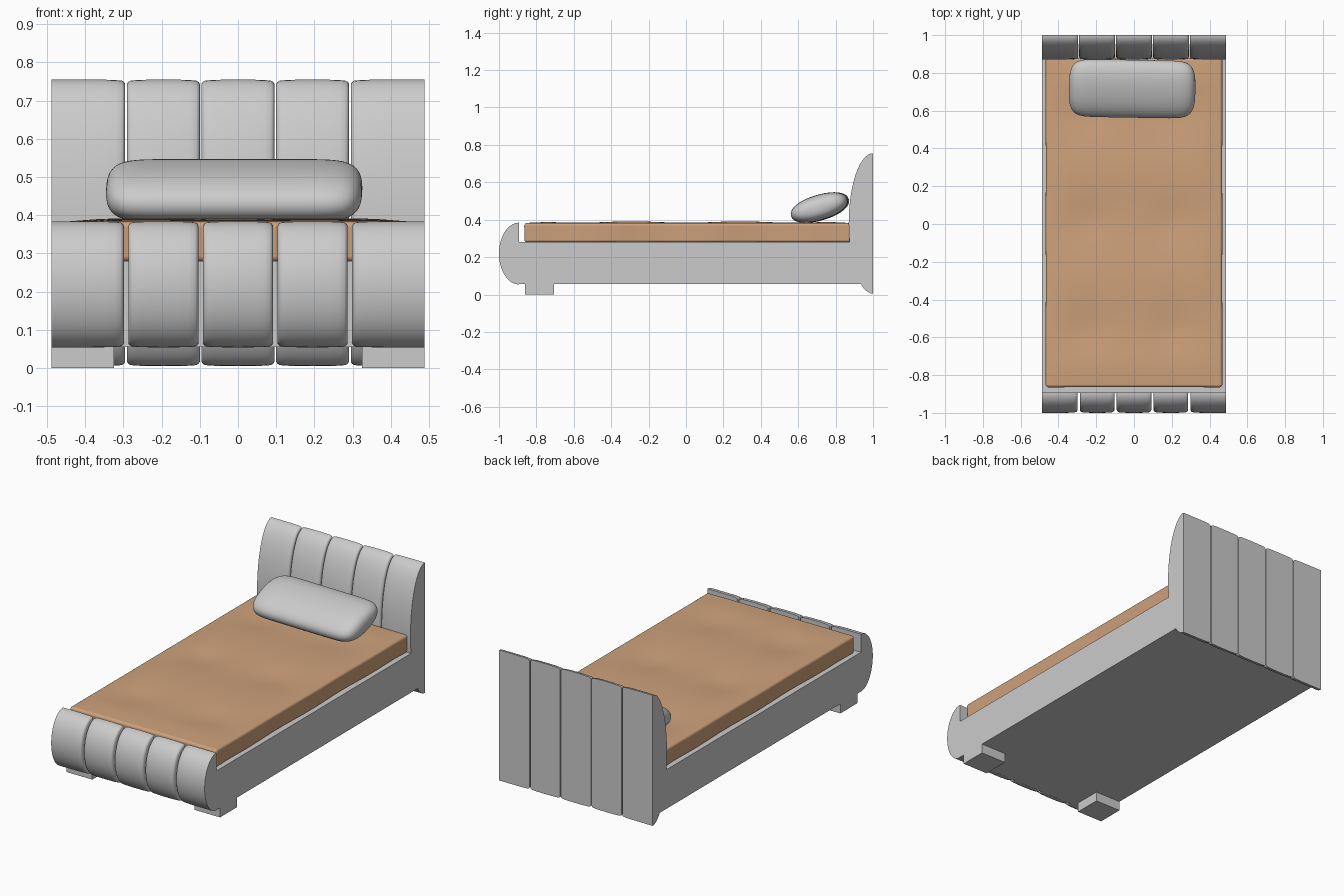
import bpy, bmesh, math
from mathutils import Matrix

if "Cube" in bpy.data.objects:
    bpy.data.objects.remove(bpy.data.objects["Cube"])

TAU = 2 * math.pi


def finish(name, bm, angle=35):
    bmesh.ops.recalc_face_normals(bm, faces=bm.faces)
    me = bpy.data.meshes.new(name)
    bm.to_mesh(me)
    bm.free()
    me.shade_smooth()
    me.set_sharp_from_angle(angle=math.radians(angle))
    ob = bpy.data.objects.new(name, me)
    bpy.context.collection.objects.link(ob)
    return ob


def box(name, x0, x1, y0, y1, z0, z1):
    bm = bmesh.new()
    m = Matrix.Translation(((x0 + x1) / 2, (y0 + y1) / 2, (z0 + z1) / 2))
    bmesh.ops.create_cube(bm, size=1, matrix=m @ Matrix.Diagonal((x1 - x0, y1 - y0, z1 - z0, 1)))
    return finish(name, bm)


def loft(bm, rings):
    """Skin closed rings of points and cap both ends."""
    vs = [[bm.verts.new(p) for p in r] for r in rings]
    n = len(vs[0])
    for a, b in zip(vs, vs[1:]):
        for i in range(n):
            bm.faces.new((a[i], a[(i + 1) % n], b[(i + 1) % n], b[i]))
    bm.faces.new(vs[0])
    bm.faces.new(vs[-1])


# Padded half-ellipse panels, puffed toward the seams between them
HALF = 0.488
PUFF = [(0, 0.016), (0.003, 0.009), (0.009, 0.004), (0.025, 0.0018), (0.055, 0.0004)]


def panel(name, x0, x1, back, depth, zc, hz, soft_l, soft_r):
    stations = [(x0 + d, e if soft_l else 0) for d, e in PUFF]
    stations += [((x0 + x1) / 2, 0)]
    stations += [(x1 - d, e if soft_r else 0) for d, e in reversed(PUFF)]
    rings = []
    for x, e in stations:
        ring = []
        for i in range(33):
            a = math.pi * i / 32
            ring.append((x, back - (depth - e) * math.sin(a), zc + (hz - e * 0.7) * math.cos(a)))
        rings.append(ring)
    bm = bmesh.new()
    loft(bm, rings)
    return finish(name, bm, 50)


def panel_row(name, back, depth, zc, hz, gap):
    w = 2 * HALF / 5
    for i in range(5):
        x0 = -HALF + i * w + (gap / 2 if i > 0 else 0)
        x1 = -HALF + (i + 1) * w - (gap / 2 if i < 4 else 0)
        panel(f"{name}_panel_{i + 1}", x0, x1, back, depth, zc, hz, i > 0, i < 4)


panel_row("headboard", 1.0, 0.13, 0.38, 0.375, 0.005)
panel_row("footboard", -0.893, 0.107, 0.219, 0.165, 0.012)

# Frame and front feet
box("bed_frame", -HALF, HALF, -0.895, 0.95, 0.055, 0.28)
for side, x0, x1 in (("left", -HALF, -0.325), ("right", 0.325, HALF)):
    box(f"front_foot_{side}", x0, x1, -0.86, -0.705, 0, 0.056)

# Mattress with soft tufted dips
bm = bmesh.new()
bmesh.ops.create_grid(bm, x_segments=28, y_segments=52, size=1)
for v in bm.verts:
    u, t = v.co.x, v.co.y
    x, y = u * 0.468, 0.0075 + t * 0.8725
    fade = min(1, (1 - abs(u)) * 4) * min(1, (1 - abs(t)) * 6)
    dz = 0.0055 - 0.0035 * math.cos(TAU * y / 0.58)
    dip = sum(math.exp(-((x - cx) ** 2 + (y - cy) ** 2) / 0.012)
              for cx in (-0.24, 0.2) for cy in (-0.56, 0.02, 0.58))
    v.co = (x, y, 0.382 + fade * (dz - 0.008 * dip))
mattress = finish("mattress", bm, 80)
so = mattress.modifiers.new("thickness", 'SOLIDIFY')
so.thickness, so.offset = 0.104, -1
be = mattress.modifiers.new("round_edges", 'BEVEL')
be.width, be.segments, be.limit_method = 0.015, 4, 'ANGLE'
be.angle_limit = math.radians(50)
be.harden_normals = True
mat = bpy.data.materials.new("tan_fabric")
mat.diffuse_color = (0.62, 0.36, 0.2, 1)
mat.use_nodes = True
mat.node_tree.nodes["Principled BSDF"].inputs["Base Color"].default_value = mat.diffuse_color
mattress.data.materials.append(mat)

# Pillow leaning toward the headboard
rings = []
for k in range(41):
    u = -math.cos(math.pi * k / 40)
    u = max(-0.9995, min(0.9995, u))
    s = (1 - abs(u) ** 10) ** 0.4
    ring = []
    for i in range(40):
        c, n = math.cos(TAU * i / 40), math.sin(TAU * i / 40)
        ring.append((0.335 * u,
                     0.158 * s ** 0.8 * math.copysign(abs(c) ** 0.92, c),
                     0.068 * s * math.copysign(abs(n) ** 0.92, n)))
    rings.append(ring)
bm = bmesh.new()
loft(bm, rings)
pillow = finish("pillow", bm, 60)
pillow.location = (-0.01, 0.716, 0.465)
pillow.rotation_euler = (math.radians(17), 0, math.radians(-1))
